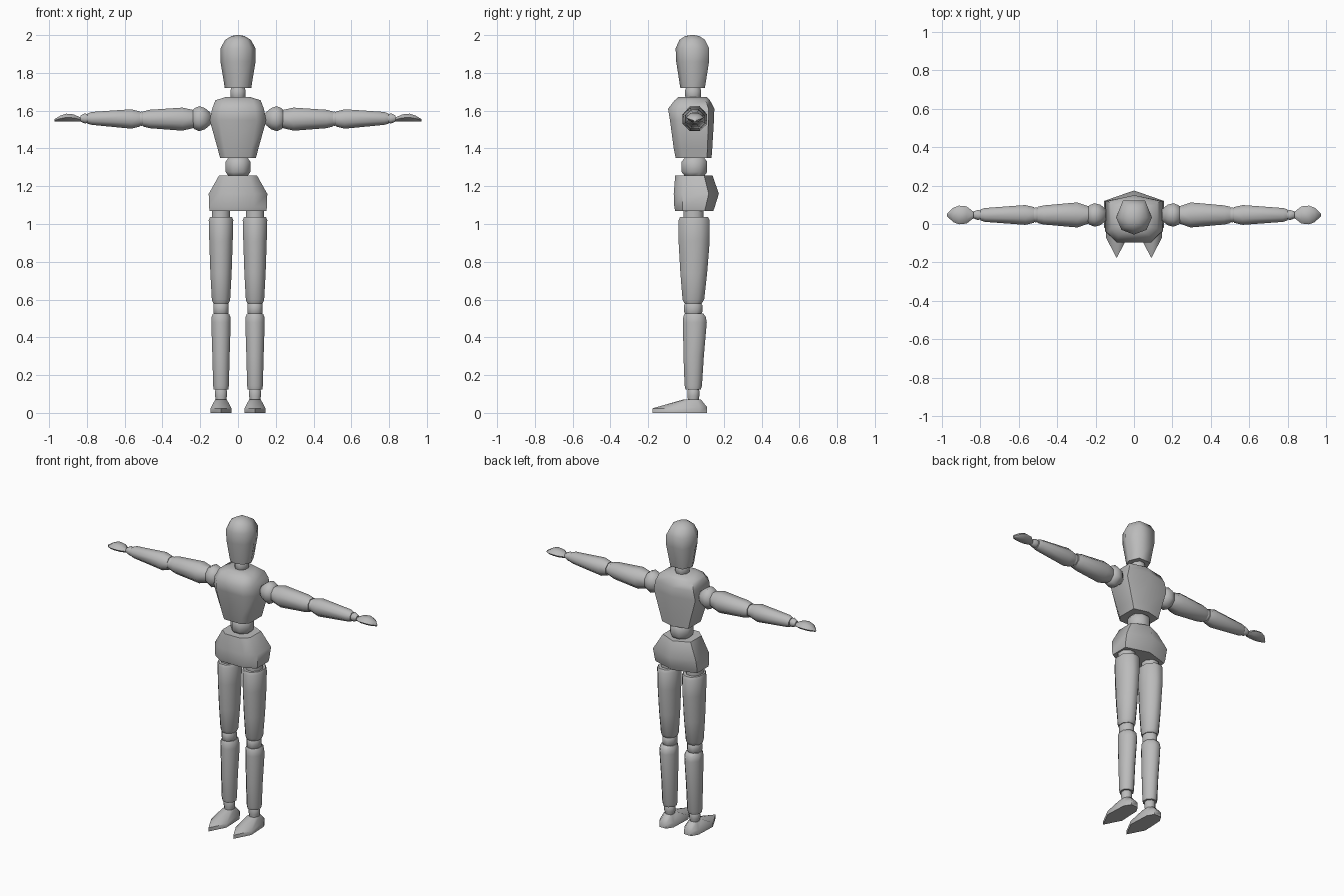
import bpy, bmesh, math

grey = bpy.data.materials.new("plain grey")
grey.diffuse_color = (0.5, 0.5, 0.5, 1)


def ngon(n, turn=0.5):
    """Unit outline with flats facing the main axes; sized to touch the unit box."""
    k = 1 / math.cos(math.pi / n) if turn else 1
    return [(math.cos((i + turn) * 2 * math.pi / n) * k * 0.97,
             math.sin((i + turn) * 2 * math.pi / n) * k * 0.97) for i in range(n)]


def mirrored(half):
    """Closed outline from its right half, listed front to back."""
    return half + [(-x, y) for x, y in reversed(half) if abs(x) > 1e-6]


def loft(name, rings, angle=55):
    """Skin a list of rings of 3D points and cap both ends."""
    bm = bmesh.new()
    loops = [[bm.verts.new(p) for p in r] for r in rings]
    n = len(loops[0])
    for a, b in zip(loops, loops[1:]):
        for i in range(n):
            j = (i + 1) % n
            bm.faces.new((a[i], a[j], b[j], b[i]))
    bm.faces.new(loops[0])
    bm.faces.new(loops[-1])
    bmesh.ops.recalc_face_normals(bm, faces=bm.faces)
    me = bpy.data.meshes.new(name)
    bm.to_mesh(me)
    bm.free()
    me.materials.append(grey)
    ob = bpy.data.objects.new(name, me)
    bpy.context.collection.objects.link(ob)
    bpy.ops.object.select_all(action='DESELECT')
    ob.select_set(True)
    bpy.context.view_layer.objects.active = ob
    bpy.ops.object.shade_smooth_by_angle(angle=math.radians(angle))
    return ob


def upright(name, outline, cx, rows, angle=55):
    """Rows: height, half width, front y, back y."""
    loft(name, [[(cx + x * w, (f + b) / 2 + y * (b - f) / 2, z) for x, y in outline]
                for z, w, f, b in rows], angle)


def sideways(name, outline, s, rows, angle=55):
    """Rows: distance from the middle, half depth, bottom z, top z."""
    loft(name, [[(s * d, 0.047 + u * w, (lo + hi) / 2 + v * (hi - lo) / 2) for u, v in outline]
                for d, w, lo, hi in rows], angle)


OCT = ngon(8)
HEAD = mirrored([(0, -1), (0.7, -0.72), (1, 0), (0.62, 1)])
TORSO = mirrored([(0.66, -1), (1, -0.6), (1, 0.75), (0, 1)])
HIPS = mirrored([(0.55, -1), (1, -0.6), (1, 0.55), (0, 1)])

# Head, neck, chest, waist and hips
upright("head", HEAD, 0, [(1.72, 0.07, -0.03, 0.10), (1.86, 0.093, -0.052, 0.122),
                          (1.93, 0.093, -0.055, 0.122), (1.975, 0.068, -0.035, 0.10),
                          (1.995, 0.034, -0.005, 0.07), (2.0, 0.01, 0.025, 0.045)], 70)
upright("neck", OCT, 0, [(1.66, 0.035, 0.0, 0.075), (1.68, 0.042, -0.007, 0.082),
                         (1.705, 0.042, -0.007, 0.082), (1.725, 0.035, 0.0, 0.075)])
upright("chest", TORSO, 0, [(1.35, 0.095, -0.055, 0.135), (1.40, 0.108, -0.065, 0.139),
                            (1.55, 0.15, -0.085, 0.148), (1.61, 0.137, -0.095, 0.15),
                            (1.655, 0.12, -0.06, 0.127), (1.672, 0.065, -0.04, 0.11)])
upright("waist_joint", OCT, 0, [(1.25, 0.05, -0.005, 0.095), (1.275, 0.067, -0.025, 0.114),
                                (1.33, 0.067, -0.025, 0.114), (1.355, 0.05, -0.005, 0.095)])
upright("hips", HIPS, 0, [(1.07, 0.15, -0.057, 0.145), (1.09, 0.154, -0.062, 0.152),
                          (1.16, 0.155, -0.065, 0.174), (1.258, 0.10, -0.057, 0.14)])

for side, s in (("left", 1), ("right", -1)):
    # Arm
    sideways(side + "_shoulder_joint", OCT, s, [(0.145, 0.03, 1.525, 1.59), (0.175, 0.055, 1.50, 1.615),
                                                (0.205, 0.063, 1.489, 1.626), (0.23, 0.053, 1.50, 1.615),
                                                (0.25, 0.035, 1.525, 1.59)])
    sideways(side + "_upper_arm", OCT, s, [(0.235, 0.046, 1.507, 1.605), (0.295, 0.067, 1.492, 1.618),
                                           (0.47, 0.051, 1.506, 1.606), (0.502, 0.043, 1.515, 1.597)])
    sideways(side + "_elbow_joint", OCT, s, [(0.495, 0.034, 1.525, 1.59), (0.51, 0.041, 1.517, 1.597),
                                             (0.53, 0.034, 1.525, 1.59)])
    sideways(side + "_forearm", OCT, s, [(0.52, 0.042, 1.515, 1.597), (0.565, 0.053, 1.503, 1.609),
                                         (0.775, 0.037, 1.524, 1.594), (0.797, 0.03, 1.53, 1.585)])
    sideways(side + "_wrist_joint", OCT, s, [(0.785, 0.018, 1.54, 1.576), (0.81, 0.028, 1.531, 1.587),
                                             (0.835, 0.018, 1.542, 1.574)])
    # Hand, flat underneath
    sideways(side + "_hand", ngon(6, 0), s, [(0.83, 0.014, 1.541, 1.564), (0.87, 0.046, 1.54, 1.584),
                                             (0.91, 0.05, 1.54, 1.588), (0.94, 0.038, 1.54, 1.577),
                                             (0.972, 0.006, 1.54, 1.556)])

    # Leg
    cx = s * 0.09
    upright(side + "_hip_joint", OCT, cx, [(1.03, 0.05, -0.015, 0.095), (1.075, 0.05, -0.015, 0.095)])
    upright(side + "_thigh", OCT, cx, [(0.58, 0.043, -0.01, 0.085), (0.60, 0.05, -0.02, 0.098),
                                       (0.74, 0.058, -0.032, 0.114), (0.91, 0.064, -0.042, 0.128),
                                       (1.02, 0.067, -0.041, 0.127), (1.038, 0.06, -0.034, 0.118)])
    upright(side + "_knee_joint", OCT, cx, [(0.515, 0.034, 0.0, 0.075), (0.535, 0.042, -0.012, 0.088),
                                            (0.57, 0.042, -0.012, 0.088), (0.59, 0.034, 0.0, 0.075)])
    upright(side + "_shin", OCT, cx, [(0.125, 0.04, -0.004, 0.08), (0.145, 0.043, -0.009, 0.086),
                                      (0.30, 0.047, -0.015, 0.096), (0.48, 0.053, -0.018, 0.112),
                                      (0.51, 0.051, -0.016, 0.106), (0.527, 0.043, -0.008, 0.092)])
    upright(side + "_ankle_joint", OCT, cx, [(0.06, 0.026, 0.01, 0.066), (0.09, 0.033, 0.007, 0.072),
                                             (0.115, 0.033, 0.007, 0.072), (0.13, 0.026, 0.01, 0.066)])
    # Foot: pointed sole rising to the ankle
    sole = mirrored([(0, -0.177), (0.056, -0.07), (0.05, 0.07), (0.025, 0.112)])
    top = mirrored([(0, -0.01), (0.03, 0.005), (0.03, 0.055), (0.014, 0.078)])
    loft(side + "_foot", [[(cx + x, y, 0) for x, y in sole],
                          [(cx + x, y, 0.024 if y < 0 else 0.03) for x, y in sole],
                          [(cx + x, y, 0.072) for x, y in top]])
